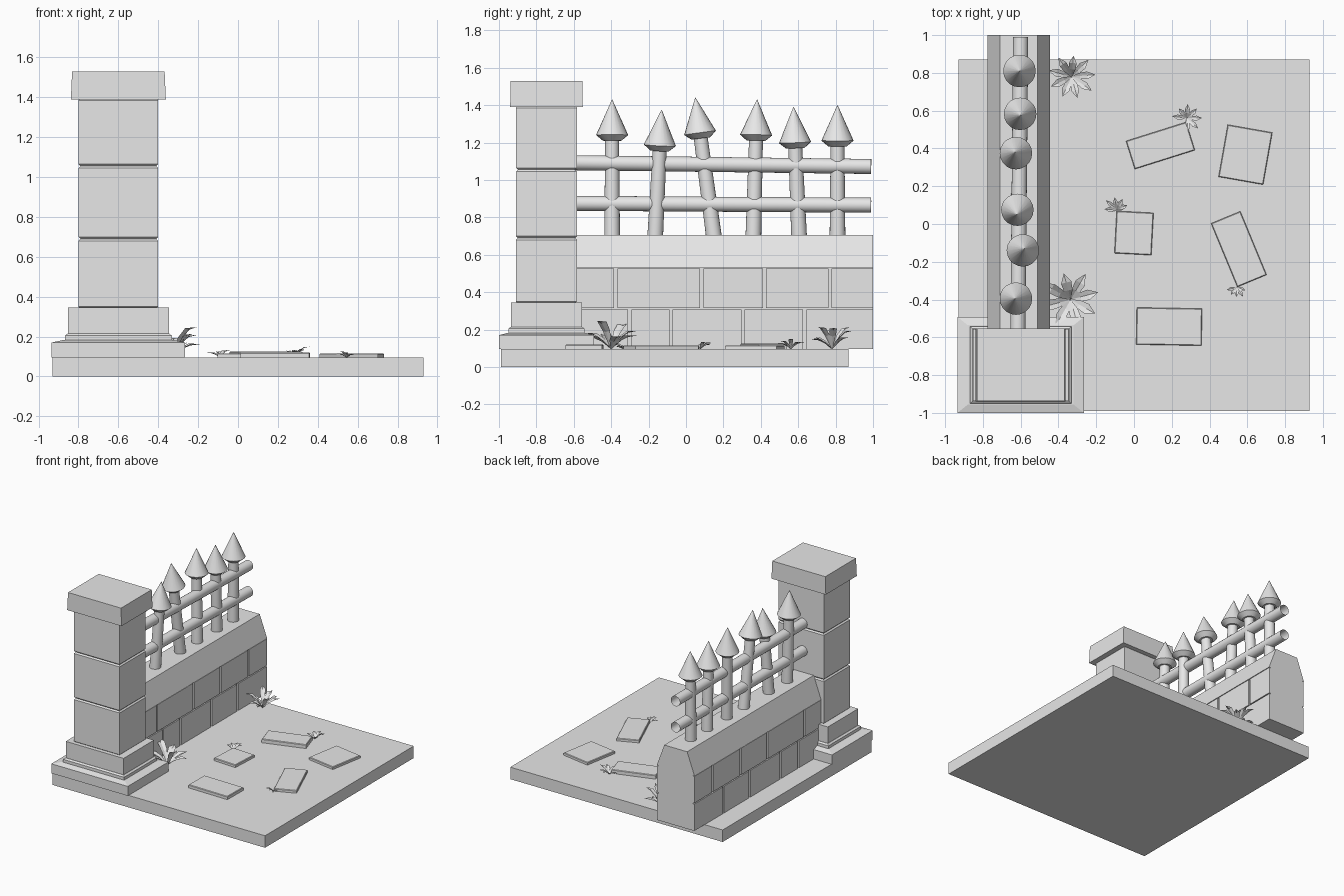
import bpy, bmesh, math, random
from mathutils import Vector, Matrix

random.seed(4)
cube = bpy.data.objects.get("Cube")
if cube:
    bpy.data.objects.remove(cube, do_unlink=True)

stone = bpy.data.materials.new("pale_grey")
stone.use_nodes = True
GREY = (0.8, 0.8, 0.8, 1)
stone.diffuse_color = GREY
stone.node_tree.nodes["Principled BSDF"].inputs["Base Color"].default_value = GREY


def finish(name, bm, smooth=False, closed=True):
    if closed:
        bmesh.ops.recalc_face_normals(bm, faces=bm.faces)
    mesh = bpy.data.meshes.new(name)
    bm.to_mesh(mesh)
    bm.free()
    mesh.materials.append(stone)
    ob = bpy.data.objects.new(name, mesh)
    bpy.context.collection.objects.link(ob)
    if smooth:
        bpy.ops.object.select_all(action='DESELECT')
        ob.select_set(True)
        bpy.context.view_layer.objects.active = ob
        bpy.ops.object.shade_smooth_by_angle(angle=math.radians(40))
    return ob


def loft(bm, rings, caps=True):
    """Bridge equal rings of points."""
    loops = [[bm.verts.new(p) for p in ring] for ring in rings]
    n = len(loops[0])
    for a, b in zip(loops, loops[1:]):
        for i in range(n):
            j = (i + 1) % n
            bm.faces.new((a[i], a[j], b[j], b[i]))
    if caps:
        bm.faces.new(loops[0][::-1])
        bm.faces.new(loops[-1])


def stack(name, cx, cy, levels, angle=0):
    """Rectangular block whose half sizes change with height."""
    turn = Matrix.Rotation(math.radians(angle), 3, 'Z')
    rings = []
    for hx, hy, z in levels:
        rings.append([Vector((cx, cy, z)) + turn @ Vector((sx * hx, sy * hy, 0))
                      for sx, sy in ((-1, -1), (1, -1), (1, 1), (-1, 1))])
    bm = bmesh.new()
    loft(bm, rings)
    return finish(name, bm)


def circle(centre, axis, radius, sides=20):
    turn = Vector((0, 0, 1)).rotation_difference(axis).to_matrix()
    return [Vector(centre) + turn @ Vector((radius * math.cos(t), radius * math.sin(t), 0))
            for t in (math.tau * i / sides for i in range(sides))]


# Ground slab
GROUND = 0.095
stack("ground_slab", 0, -0.06, [(0.93, 0.93, 0), (0.93, 0.93, GROUND)])

# Gate pillar
PX, PY = -0.6, -0.746
stack("pillar_plinth", PX, PY, [(0.335, 0.254, GROUND), (0.335, 0.254, 0.17), (0.28, 0.21, 0.182)])
stack("pillar_step", PX, PY, [(0.268, 0.204, 0.18), (0.268, 0.204, 0.205), (0.255, 0.192, 0.215)])
stack("pillar_foot", PX, PY, [(0.253, 0.19, 0.21), (0.253, 0.19, 0.345)])
joints = [0.34, 0.69, 1.055, 1.395]
for i, (low, high) in enumerate(zip(joints, joints[1:])):
    stack(f"pillar_block_{i + 1}", PX, PY,
          [(0.19, 0.153, low), (0.2, 0.163, low + 0.01),
           (0.2, 0.163, high - 0.01), (0.19, 0.153, high)])
stack("pillar_cap", PX, PY, [(0.238, 0.194, 1.39), (0.232, 0.192, 1.53)])

# Wall core, bricks and chamfered coping
WX, WALL_START, WALL_END = -0.61, -0.6, 1.0
mid = (WALL_START + WALL_END) / 2
half = (WALL_END - WALL_START) / 2
stack("wall_core", WX, mid, [(0.15, half, GROUND), (0.15, half, 0.54)])
courses = [(GROUND, 0.307, [-0.3, -0.08, 0.305, 0.635]),
           (0.315, 0.526, [-0.375, 0.085, 0.42, 0.77])]
for row, (low, high, cuts) in enumerate(courses):
    edges = [WALL_START] + cuts + [WALL_END + 0.009]
    for i, (a, b) in enumerate(zip(edges, edges[1:])):
        a, b = a + 0.009, b - 0.009
        stack(f"wall_brick_{row + 1}_{i + 1}", WX, (a + b) / 2,
              [(0.163, (b - a) / 2, low), (0.163, (b - a) / 2, high)])
profile = [(-0.165, 0.53), (0.165, 0.53), (0.1, 0.705), (-0.1, 0.705)]
bm = bmesh.new()
loft(bm, [[(WX + x, y, z) for x, z in profile] for y in (WALL_START, WALL_END)])
finish("wall_coping", bm)

# Fence rails, open at the ends
for name, z0, z1 in (("upper_rail", 1.092, 1.072), ("lower_rail", 0.875, 0.865)):
    a, b = Vector((-0.615, -0.6, z0)), Vector((-0.6, 0.99, z1))
    bm = bmesh.new()
    loft(bm, [circle(p, (b - a).normalized(), 0.04) for p in (a, b)], caps=False)
    finish(name, bm, smooth=True)

# Leaning pickets with spear heads: base y, tip x, tip y, tip z
pickets = [(-0.395, -0.63, -0.395, 1.43), (-0.165, -0.58, -0.13, 1.375),
           (0.15, -0.62, 0.05, 1.44), (0.36, -0.63, 0.38, 1.43),
           (0.605, -0.6, 0.575, 1.39), (0.81, -0.605, 0.81, 1.40)]
for i, (by, tx, ty, tz) in enumerate(pickets):
    base, tip = Vector((-0.61, by, 0.69)), Vector((tx, ty, tz))
    axis = (tip - base).normalized()
    bm = bmesh.new()
    loft(bm, [circle(base, axis, 0.042), circle(tip - axis * 0.2, axis, 0.037)])
    finish(f"picket_{i + 1}", bm, smooth=True)
    bm = bmesh.new()
    loft(bm, [circle(tip - axis * d, axis, r)
              for d, r in ((0.22, 0.05), (0.19, 0.086), (0, 0.001))])
    finish(f"picket_head_{i + 1}", bm, smooth=True)

# Paving stones: x, y, half width, half depth, angle, top
paving = [(0.14, 0.415, 0.167, 0.078, 17.5, 0.125), (0.59, 0.367, 0.12, 0.14, -10, 0.116),
          (0, -0.048, 0.098, 0.112, -3, 0.116), (0.555, -0.133, 0.084, 0.182, 22.5, 0.116),
          (0.186, -0.543, 0.173, 0.098, -1, 0.12)]
for i, (x, y, hx, hy, angle, top) in enumerate(paving):
    stack(f"paving_stone_{i + 1}", x, y,
          [(hx, hy, GROUND - 0.01), (hx, hy, top - 0.004), (hx - 0.004, hy - 0.004, top)], angle)


def plant(name, x, y, reach, height, count, start=0, sweep=360):
    """Tuft of arching, pointed, folded leaves."""
    bm = bmesh.new()
    for i in range(count):
        t = math.radians(start + sweep * i / count)
        out, side = Vector((math.cos(t), math.sin(t), 0)), Vector((-math.sin(t), math.cos(t), 0))
        length = reach * random.uniform(0.85, 1.1)
        rise = height * random.uniform(0.35, 1.0)
        root = Vector((x, y, GROUND))
        spine = [root + out * length * f + Vector((0, 0, rise * h))
                 for f, h in ((0, 0), (0.35, 0.6), (0.65, 0.9), (1, 1))]
        widths = (0.02, 0.14, 0.17, 0)
        rows = []
        for p, w in zip(spine, widths):
            offset, lift = side * w * reach, Vector((0, 0, w * reach * 0.35))
            rows.append([bm.verts.new(q) for q in (p - offset + lift, p, p + offset + lift)])
        for a, b in zip(rows, rows[1:]):
            for k in range(2):
                bm.faces.new((a[k], b[k], b[k + 1], a[k + 1]))
    bmesh.ops.remove_doubles(bm, verts=bm.verts, dist=0.0005)
    finish(name, bm, closed=False)


# Plants beside the wall and between the stones
plant("front_wall_plant", -0.335, -0.4, 0.165, 0.16, 8, 15)
plant("back_wall_plant", -0.33, 0.78, 0.12, 0.13, 9, 5)
plant("back_stone_sprout", 0.28, 0.56, 0.075, 0.06, 7, -85, 300)
plant("middle_stone_sprout", -0.09, 0.075, 0.07, 0.05, 5, 25, 190)
plant("front_stone_sprout", 0.545, -0.335, 0.055, 0.035, 5, 195, 180)
